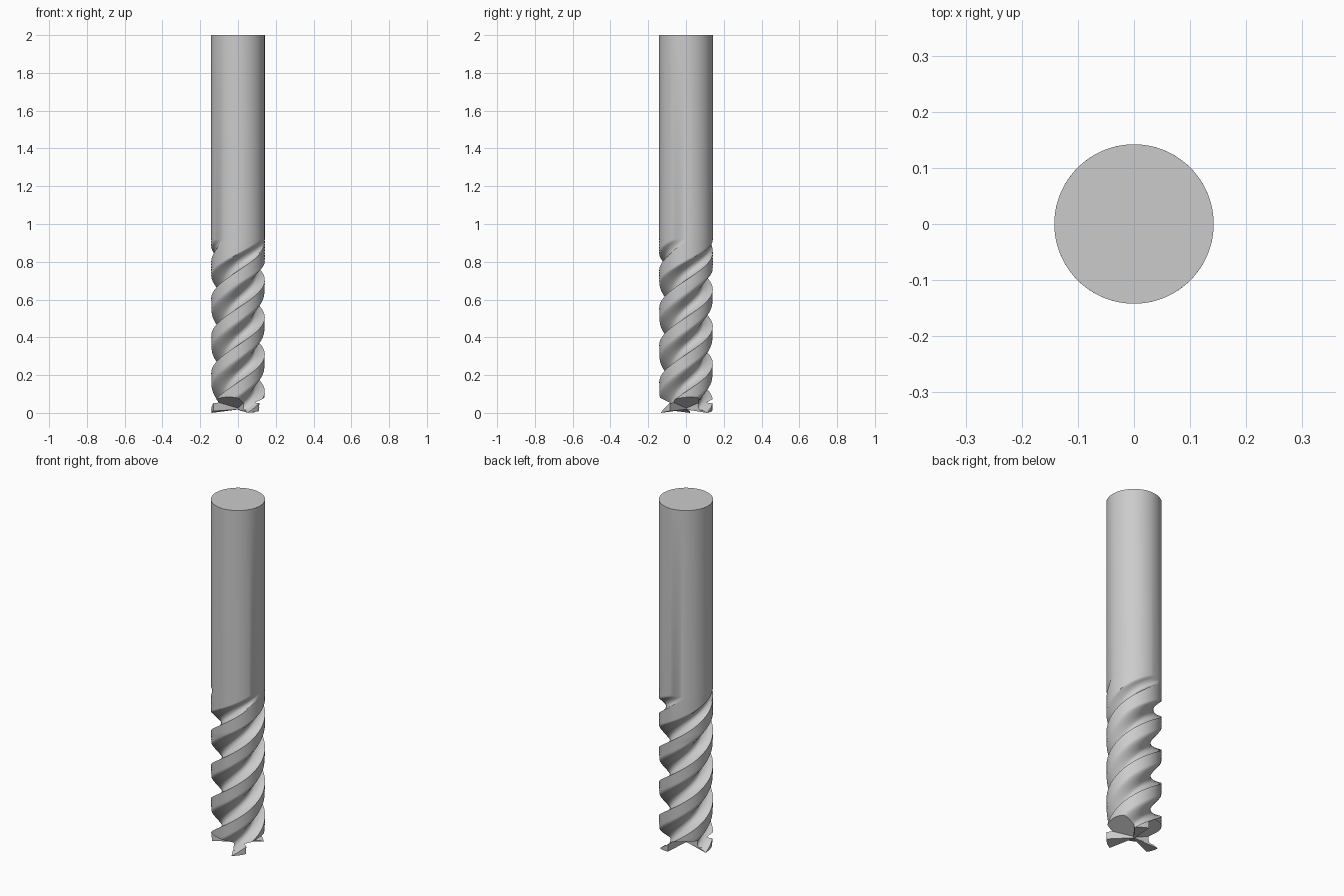
import bpy, bmesh, math
from mathutils import Matrix

cube = bpy.data.objects.get("Cube")
if cube:
    bpy.data.objects.remove(cube)

R, CORE, LEAD, FLUTES = 0.142, 0.085, 0.59, 3
RUNOUT, FLUTE_TOP, HEIGHT = 0.64, 0.92, 2.0
RAKE, HEEL, GULLET, SECTOR = -20, 20, 72, 120   # angles in one tooth sector


def helix(z):
    return 360 * (z - 0.08) / LEAD


def tooth_radius(p):
    """Radius across one sector: land, easing heel, gullet, steep rake."""
    end = RAKE + SECTOR
    if p <= HEEL:
        return R - 0.002 * (p - RAKE) / (HEEL - RAKE)
    if p <= GULLET:
        t = (p - HEEL) / (GULLET - HEEL)
        return CORE + (R - 0.002 - CORE) * (0.5 + 0.5 * math.cos(math.pi * t))
    return CORE + (R - CORE) * 0.6 * ((p - GULLET) / (end - GULLET)) ** 3


def radius(p, z):
    rise = max(0, (z - RUNOUT) / (FLUTE_TOP - RUNOUT)) ** 2 * (R - CORE)
    return min(R, tooth_radius(p) + rise)


steel = bpy.data.materials.new("steel grey")
steel.use_nodes = True
steel.diffuse_color = (0.6, 0.6, 0.6, 1)
steel.node_tree.nodes["Principled BSDF"].inputs["Base Color"].default_value = (0.6, 0.6, 0.6, 1)


def make_object(name, bm):
    bmesh.ops.recalc_face_normals(bm, faces=bm.faces)
    mesh = bpy.data.meshes.new(name)
    bm.to_mesh(mesh)
    bm.free()
    mesh.materials.append(steel)
    obj = bpy.data.objects.new(name, mesh)
    bpy.context.collection.objects.link(obj)
    return obj


# Fluted cutter and plain shank, skinned from twisted rings
bm = bmesh.new()
steps = [RAKE + 4 * i for i in range(30)] + [RAKE + SECTOR - 1]
rows = 62
heights = [FLUTE_TOP * j / rows for j in range(rows + 1)] + [HEIGHT]
rings = []
for j, z in enumerate(heights):
    ring = []
    for k in range(FLUTES):
        for p in steps:
            a = math.radians(p + SECTOR * k + helix(min(z, FLUTE_TOP)))
            r = radius(p, z)
            lift = 0.012 * min(1, (p - RAKE) / 40) if j == 0 else 0
            ring.append(bm.verts.new((r * math.cos(a), r * math.sin(a), z + lift)))
    rings.append(ring)
count = len(rings[0])
for low, high in zip(rings, rings[1:]):
    for i in range(count):
        n = (i + 1) % count
        bm.faces.new((low[i], low[n], high[n], high[i]))
bm.faces.new(rings[-1])
tip = bm.verts.new((0, 0, 0.018))
for i in range(count):
    bm.faces.new((rings[0][(i + 1) % count], rings[0][i], tip))
mill = make_object("fluted_shank", bm)

# End gashes: one tapered pocket ahead of each tooth
bpy.context.view_layer.objects.active = mill
mill.select_set(True)
for k in range(FLUTES):
    bm = bmesh.new()
    for x, y, top in ((0.004, -0.002, 0.025), (0.2, -0.002, 0.09),
                      (0.2, -0.2, 0.12), (0.004, -0.2, 0.08)):
        bm.verts.new((x, y, -0.05))
        bm.verts.new((x, y, top))
    bmesh.ops.convex_hull(bm, input=bm.verts)
    turn = math.radians(RAKE + helix(0) + SECTOR * k)
    bmesh.ops.transform(bm, matrix=Matrix.Rotation(turn, 4, "Z"), verts=bm.verts)
    cutter = make_object("gash_cutter", bm)
    cutter.hide_render = True
    cut = mill.modifiers.new("gash", "BOOLEAN")
    cut.operation, cut.solver, cut.object = "DIFFERENCE", "EXACT", cutter
    bpy.ops.object.modifier_apply(modifier=cut.name)
    bpy.data.objects.remove(cutter)

bpy.ops.object.shade_smooth_by_angle(angle=math.radians(32))
